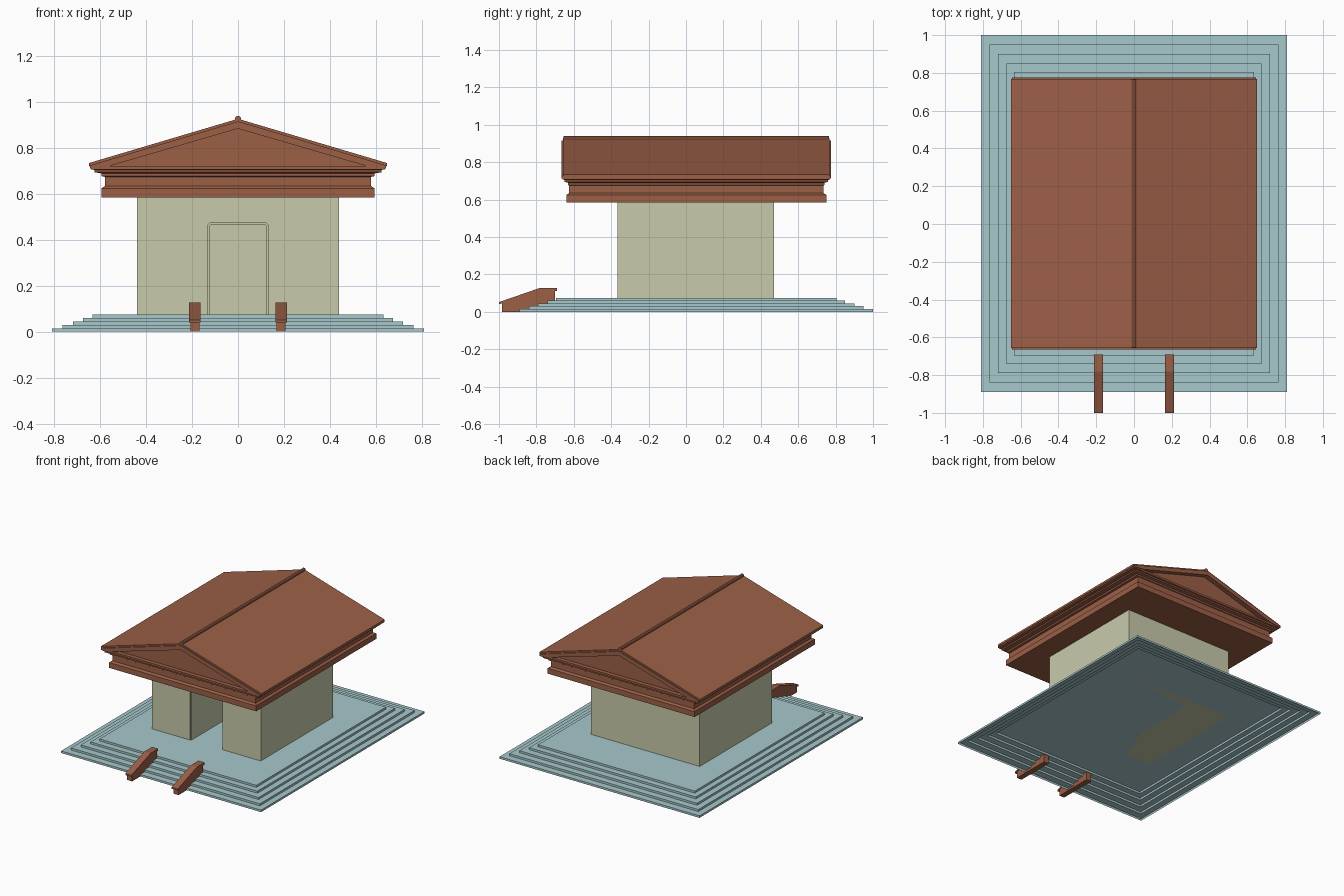
import bpy, bmesh

cube = bpy.data.objects.get("Cube")
if cube:
    bpy.data.objects.remove(cube, do_unlink=True)

MID_Y = 0.055  # building axis centre


def material(name, rgb):
    m = bpy.data.materials.new(name)
    m.use_nodes = True
    m.diffuse_color = (*rgb, 1)
    m.node_tree.nodes["Principled BSDF"].inputs["Base Color"].default_value = (*rgb, 1)
    return m


stone = material("pale blue stone", (0.39, 0.58, 0.60))
plaster = material("cream plaster", (0.58, 0.60, 0.41))
terracotta = material("terracotta", (0.33, 0.115, 0.062))


def finish(name, bm, mat, fix_normals=True):
    if fix_normals:
        bmesh.ops.recalc_face_normals(bm, faces=bm.faces[:])
    mesh = bpy.data.meshes.new(name)
    bm.to_mesh(mesh)
    bm.free()
    mesh.materials.append(mat)
    ob = bpy.data.objects.new(name, mesh)
    bpy.context.collection.objects.link(ob)
    return ob


def loft(name, rings, mat, bottom=True):
    """Stack of rectangles (half x, half y, z) joined by walls."""
    bm = bmesh.new()
    loops = [[bm.verts.new((sx * hx, MID_Y + sy * hy, z))
              for sx, sy in ((-1, -1), (1, -1), (1, 1), (-1, 1))]
             for hx, hy, z in rings]
    for low, high in zip(loops, loops[1:]):
        for i in range(4):
            j = (i + 1) % 4
            bm.faces.new((low[i], low[j], high[j], high[i]))
    bm.faces.new(loops[-1])
    if bottom:
        bm.faces.new(loops[0][::-1])
    return finish(name, bm, mat, bottom)


def prism(name, outline, start, end, mat, axis="y"):
    """Outline extruded along y (points x, z) or along x (points y, z)."""
    bm = bmesh.new()
    place = (lambda p, d: (p[0], d, p[1])) if axis == "y" else (lambda p, d: (d, *p))
    a = [bm.verts.new(place(p, start)) for p in outline]
    b = [bm.verts.new(place(p, end)) for p in outline]
    bm.faces.new(a)
    bm.faces.new(b[::-1])
    for i in range(len(a)):
        j = (i + 1) % len(a)
        bm.faces.new((a[i], b[i], b[j], a[j]))
    return finish(name, bm, mat)


def mirrored(half):
    """Close a right-hand outline with its mirror image."""
    return half + [(-x, z) for x, z in reversed(half) if x > 0]


def gable(name, outline, half_length):
    return prism(name, outline, MID_Y - half_length, MID_Y + half_length, terracotta)


# Stepped platform, an open-bottomed shell
steps = [(0.81, 0.945), (0.765, 0.895), (0.72, 0.845), (0.675, 0.795), (0.635, 0.75)]
rings = []
for i, (hx, hy) in enumerate(steps):
    rings += [(hx, hy, 0.015 * i), (hx, hy, 0.015 * (i + 1))]
loft("stepped_platform", rings, stone, bottom=False)

# Solid walls with a deep passage and a shallow door rebate
walls = prism("walls", mirrored([(0.44, 0.075), (0.44, 0.59)]), -0.365, 0.47, plaster)
for hx, top, depth_y in ((0.132, 0.475, -0.357), (0.125, 0.468, 0.395)):
    cutter = prism("door_cutter", mirrored([(hx, 0.0), (hx, top - 0.01), (hx - 0.01, top)]),
                   -0.6, depth_y, plaster)
    cutter.hide_render = True
    cut = walls.modifiers.new("doorway", "BOOLEAN")
    cut.operation = "DIFFERENCE"
    cut.solver = "EXACT"
    cut.object = cutter
    bpy.context.view_layer.objects.active = walls
    bpy.ops.object.modifier_apply(modifier=cut.name)
    bpy.data.objects.remove(cutter, do_unlink=True)

# Moulded entablature and cornice
loft("entablature", [
    (0.595, 0.695, 0.585), (0.595, 0.695, 0.625), (0.58, 0.68, 0.635),
    (0.58, 0.68, 0.675), (0.595, 0.685, 0.678), (0.595, 0.685, 0.69),
    (0.625, 0.705, 0.695), (0.625, 0.705, 0.705), (0.64, 0.715, 0.708),
    (0.64, 0.715, 0.722)], terracotta)

# Recessed pediment, raking cornice, roof covering and ridge
gable("pediment", mirrored([(0.6, 0.715), (0, 0.895)]), 0.685)
gable("raking_cornice", mirrored(
    [(0.56, 0.722), (0.645, 0.712), (0.645, 0.725), (0, 0.917)]) + [(0, 0.885)], 0.72)
gable("roof_covering", mirrored(
    [(0.65, 0.72), (0.65, 0.735), (0, 0.928)]) + [(0, 0.91)], 0.712)
gable("ridge_cap", mirrored([(0.012, 0.91), (0.012, 0.934), (0.006, 0.94)]), 0.71)

# Sloping balustrades either side of the entrance
body = [(-0.985, 0), (-0.985, 0.048), (-0.78, 0.118), (-0.7, 0.118), (-0.7, 0)]
cap = [(-1, 0.04), (-1, 0.052), (-0.78, 0.128), (-0.69, 0.128), (-0.69, 0.112), (-0.78, 0.112)]
for side, x in (("right", -0.188), ("left", 0.188)):
    prism(side + "_balustrade", body, x - 0.02, x + 0.02, terracotta, "x")
    prism(side + "_balustrade_cap", cap, x - 0.025, x + 0.025, terracotta, "x")
